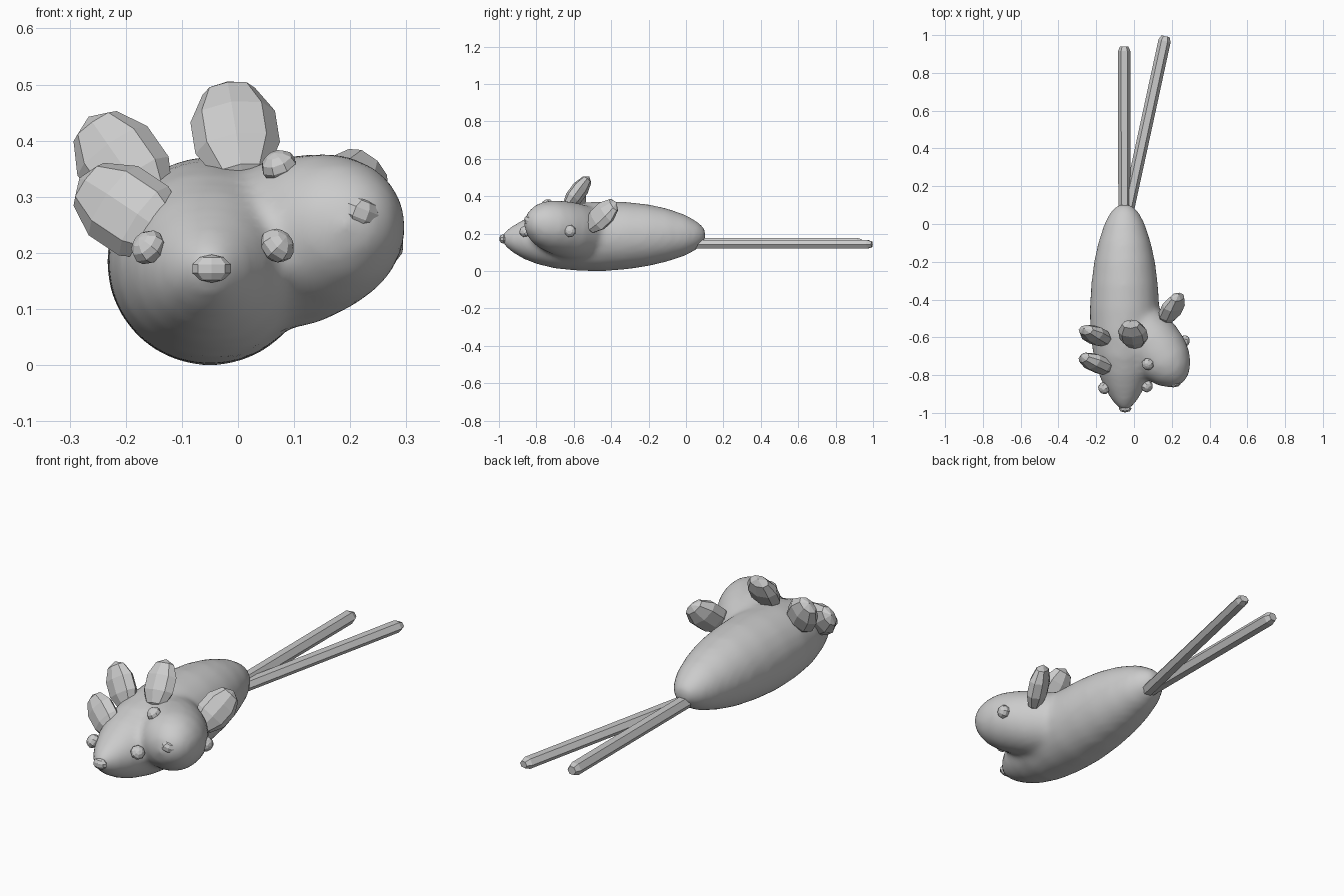
import bpy, bmesh, math
from mathutils import Vector, Matrix

cube = bpy.data.objects.get("Cube")
if cube:
    bpy.data.objects.remove(cube, do_unlink=True)

grey = bpy.data.materials.new("light grey")
grey.use_nodes = True
grey.diffuse_color = (0.6, 0.6, 0.6, 1)
grey.node_tree.nodes["Principled BSDF"].inputs["Base Color"].default_value = (0.6, 0.6, 0.6, 1)


def add_object(name, bm):
    bmesh.ops.recalc_face_normals(bm, faces=bm.faces)
    mesh = bpy.data.meshes.new(name)
    bm.to_mesh(mesh)
    bm.free()
    mesh.materials.append(grey)
    ob = bpy.data.objects.new(name, mesh)
    bpy.context.collection.objects.link(ob)
    return ob


def loft(bm, rings, sides, matrix=Matrix()):
    """Elliptical rings (y, half width, low z, high z) joined along y."""
    loops = []
    for y, w, lo, hi in rings:
        mid, h = (lo + hi) / 2, (hi - lo) / 2
        loops.append([bm.verts.new(matrix @ Vector((
            w * math.cos(2 * math.pi * i / sides), y,
            mid + h * math.sin(2 * math.pi * i / sides)))) for i in range(sides)])
    for a, b in zip(loops, loops[1:]):
        for i in range(sides):
            j = (i + 1) % sides
            bm.faces.new((a[i], a[j], b[j], b[i]))
    bm.faces.new(loops[0])
    bm.faces.new(loops[-1])


def frame(centre, axis, side):
    """Matrix with z along axis and x close to side."""
    z = Vector(axis).normalized()
    x = Vector(side)
    x = (x - x.dot(z) * z).normalized()
    m = Matrix((x, z.cross(x), z)).transposed().to_4x4()
    m.translation = centre
    return m


def pod(name, centre, axis, side, size, rings=5):
    """Low-poly faceted ellipsoid."""
    bm = bmesh.new()
    bmesh.ops.create_uvsphere(bm, u_segments=8, v_segments=rings, radius=1)
    bm.transform(frame(centre, axis, side) @ Matrix.Diagonal((*size, 1)))
    return add_object(name, bm)


# Body with a snout in front, and a second head growing from its left side
bm = bmesh.new()
body = [(-0.985, 0.02, 0.155, 0.195), (-0.965, 0.042, 0.13, 0.215),
        (-0.93, 0.07, 0.10, 0.24), (-0.87, 0.105, 0.065, 0.275),
        (-0.8, 0.135, 0.037, 0.31), (-0.7, 0.165, 0.013, 0.345),
        (-0.58, 0.182, 0.001, 0.365), (-0.45, 0.185, -0.002, 0.372),
        (-0.32, 0.177, 0.008, 0.37), (-0.2, 0.162, 0.026, 0.357),
        (-0.1, 0.14, 0.05, 0.335), (0, 0.108, 0.083, 0.3),
        (0.06, 0.077, 0.117, 0.265), (0.095, 0.045, 0.15, 0.235),
        (0.105, 0.02, 0.175, 0.21)]
loft(bm, body, 24, Matrix.Translation((-0.05, 0, 0)))
head = [(-0.235, 0.025, -0.025, 0.025), (-0.215, 0.065, -0.065, 0.065),
        (-0.17, 0.107, -0.108, 0.105), (-0.11, 0.138, -0.135, 0.13),
        (-0.04, 0.153, -0.15, 0.14), (0.04, 0.155, -0.16, 0.145),
        (0.14, 0.14, -0.15, 0.14), (0.22, 0.09, -0.1, 0.09)]
turn = Matrix.Translation((0.115, -0.655, 0.232)) @ Matrix.Rotation(0.62, 4, "Z") \
    @ Matrix.Rotation(-0.16, 4, "X")
loft(bm, head, 24, turn)
torso = add_object("body_with_two_heads", bm)
fuse = torso.modifiers.new("fuse", "REMESH")
fuse.mode = "VOXEL"
fuse.voxel_size = 0.016
fuse.use_smooth_shade = True
blend = torso.modifiers.new("blend", "SMOOTH")
blend.factor = 0.5
blend.iterations = 10

# Ears: centre, long axis, width direction
ears = [("front_head_rear_ear", (-0.205, -0.59, 0.355), (-0.42, 0.25, 0.6), (1, 0, 0.7)),
        ("front_head_front_ear", (-0.195, -0.74, 0.275), (-0.75, 0.35, 0.5), (0.5, 0.1, 0.8)),
        ("side_head_upper_ear", (-0.005, -0.583, 0.415), (-0.12, 0.55, 0.75), (1, 0, 0.1)),
        ("side_head_lower_ear", (0.2, -0.45, 0.295), (0.33, 0.7, 0.65), (0.6, 0.2, -0.7))]
for name, centre, axis, side in ears:
    pod(name, centre, axis, side, (0.08, 0.048, 0.113))

# Eyes and noses
eyes = [("front_head_right_eye", (-0.16, -0.87, 0.21), (-0.5, -0.4, 0.5)),
        ("front_head_left_eye", (0.07, -0.86, 0.213), (0.5, -0.4, 0.5)),
        ("side_head_right_eye", (0.073, -0.742, 0.355), (-0.3, -0.4, 0.8)),
        ("side_head_left_eye", (0.268, -0.62, 0.214), (0.9, -0.2, 0.0))]
for name, centre, axis in eyes:
    pod(name, centre, axis, (0.3, 0.8, 0.4), (0.033, 0.033, 0.027), 6)
pod("front_head_nose", (-0.047, -0.977, 0.172), (0, 0, 1), (1, 0, 0), (0.036, 0.022, 0.025))
pod("side_head_nose", (0.22, -0.838, 0.27), (0.35, 0, 0.9), (0.9, 0.5, -0.35),
    (0.036, 0.026, 0.028))

# Two stiff six-sided tails with chamfered tips
for name, start, end, low, high in [
        ("straight_tail", (-0.05, 0.04), (-0.052, 0.94), 0.12, 0.182),
        ("slanted_tail", (-0.04, 0.04), (0.167, 0.994), 0.116, 0.17)]:
    d = Vector(end) - Vector(start)
    n = d.length
    bm = bmesh.new()
    loft(bm, [(0, 0.033, low, high), (n - 0.025, 0.033, low, high),
              (n, 0.022, low + 0.01, high - 0.01)], 6,
         Matrix.Translation((*start, 0)) @ Matrix.Rotation(-math.atan2(d.x, d.y), 4, "Z"))
    add_object(name, bm)
